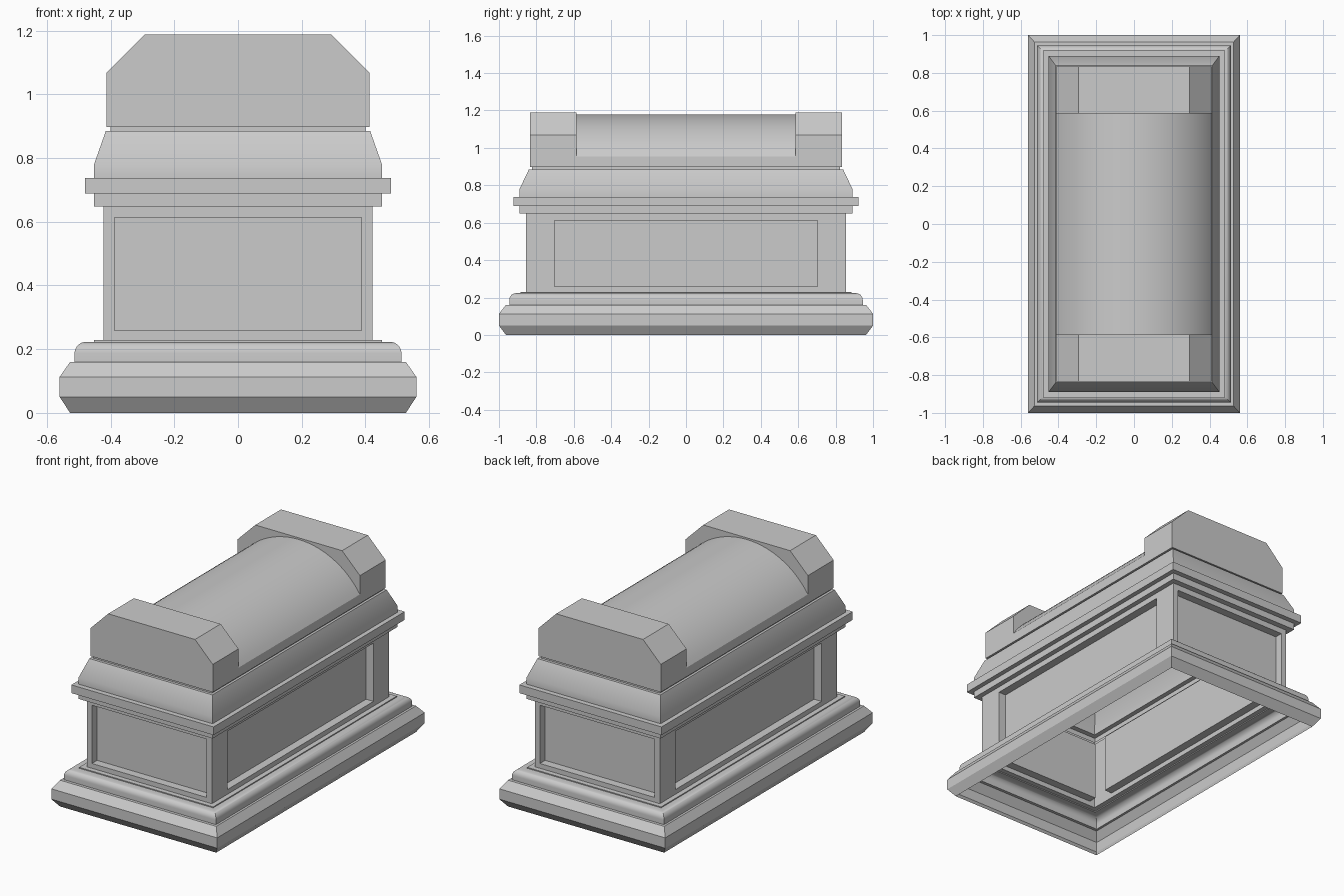
import bpy, bmesh, math

if "Cube" in bpy.data.objects:
    bpy.data.objects.remove(bpy.data.objects["Cube"])


def finish(name, bm):
    bmesh.ops.remove_doubles(bm, verts=bm.verts, dist=0.0002)
    bmesh.ops.recalc_face_normals(bm, faces=bm.faces)
    mesh = bpy.data.meshes.new(name)
    bm.to_mesh(mesh)
    bm.free()
    ob = bpy.data.objects.new(name, mesh)
    bpy.context.collection.objects.link(ob)
    bpy.ops.object.select_all(action='DESELECT')
    ob.select_set(True)
    bpy.context.view_layer.objects.active = ob
    bpy.ops.object.shade_smooth_by_angle(angle=math.radians(28))
    return ob


def add_face(bm, pts):
    return bm.faces.new([bm.verts.new(p) for p in pts])


def moulding(name, rings):
    """Open rectangular moulding: each ring is (half x, half y, z)."""
    bm = bmesh.new()
    loops = [[bm.verts.new((sx * x, sy * y, z))
              for sx, sy in ((-1, -1), (1, -1), (1, 1), (-1, 1))]
             for x, y, z in rings]
    for a, b in zip(loops, loops[1:]):
        for i in range(4):
            j = (i + 1) % 4
            bm.faces.new((a[i], a[j], b[j], b[i]))
    return finish(name, bm)


# Stepped plinth with a rounded upper moulding
R = 0.036
arc = [(0.477 + R * math.cos(t), 0.909 + R * math.sin(math.pi / 2 - t), 0.187 + R * math.sin(t))
       for t in [math.pi / 2 * i / 8 for i in range(9)]]
base = [(0.527, 0.963, 0), (0.56, 1.0, 0.05), (0.56, 1.0, 0.113), (0.527, 0.963, 0.16),
        (0.513, 0.945, 0.16)]
base += arc
base += [(0.452, 0.885, 0.223), (0.452, 0.885, 0.229), (0.422, 0.855, 0.229)]
moulding("plinth", base)

# Main body: four walls with recessed panels
bm = bmesh.new()
W, L, DEPTH = 0.422, 0.855, 0.05


def wall(half, panel, dist, place):
    def rect(h, z0, z1, d):
        return [place(u, d, z) for u, z in ((-h, z0), (h, z0), (h, z1), (-h, z1))]
    outer = rect(half, 0.229, 0.648, dist)
    edge = rect(panel, 0.258, 0.613, dist)
    deep = rect(panel, 0.258, 0.613, dist - DEPTH)
    for a, b in ((outer, edge), (edge, deep)):
        for i in range(4):
            j = (i + 1) % 4
            add_face(bm, (a[i], a[j], b[j], b[i]))
    add_face(bm, deep)


for s in (-1, 1):
    wall(W, 0.387, L, lambda u, d, z: (u, s * d, z))
    wall(L, 0.703, W, lambda u, d, z: (s * d, u, z))
finish("panelled_body", bm)

# Cornice, sloped shoulder and narrow neck under the lid
moulding("cornice", [
    (0.422, 0.855, 0.648), (0.452, 0.89, 0.648), (0.452, 0.89, 0.688),
    (0.48, 0.921, 0.688), (0.48, 0.921, 0.738), (0.452, 0.89, 0.738),
    (0.452, 0.89, 0.78), (0.415, 0.84, 0.885), (0.40, 0.823, 0.885),
    (0.40, 0.823, 0.898), (0.413, 0.833, 0.898)])

# Lid: barrel vault between two chamfered end blocks
bm = bmesh.new()
X, Z0, SPRING, CROWN, INNER, OUTER = 0.413, 0.898, 0.953, 1.178, 0.585, 0.833
rise = CROWN - SPRING
rad = (X * X + rise * rise) / (2 * rise)
half_angle = math.asin(X / rad)
N = 32
vault = []
for i in range(N + 1):
    a = half_angle * (2 * i / N - 1)
    vault.append((rad * math.sin(a), CROWN - rad + rad * math.cos(a)))
block = [(-X, Z0), (-X, 1.068), (-0.293, 1.188), (0.293, 1.188), (X, 1.068), (X, Z0)]


def sweep(profile, y0, y1):
    lines = [[bm.verts.new((x, y, z)) for x, z in profile] for y in (y0, y1)]
    for i in range(len(profile) - 1):
        bm.faces.new((lines[0][i], lines[0][i + 1], lines[1][i + 1], lines[1][i]))


sweep([(-X, Z0)] + vault + [(X, Z0)], -INNER, INNER)
for s in (-1, 1):
    sweep(block, s * INNER, s * OUTER)
    add_face(bm, [(x, s * OUTER, z) for x, z in block])
    # Visible inner face above the vault
    inner = block[1:-1] + vault[::-1]
    add_face(bm, [(x, s * INNER, z) for x, z in inner])
finish("vaulted_lid", bm)
